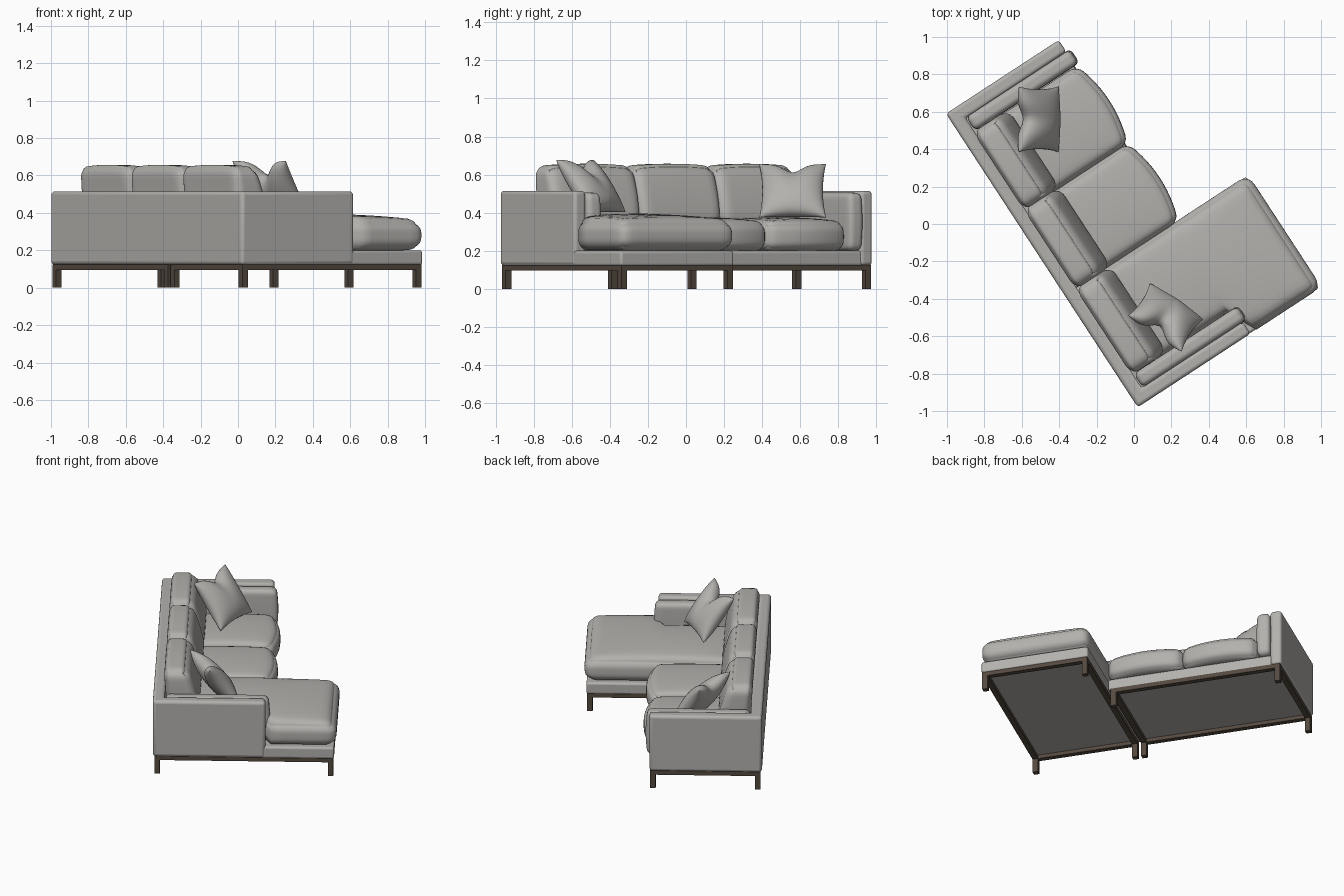
import bpy, bmesh, math
from mathutils import Matrix, Vector

old = bpy.data.objects.get("Cube")
if old:
    bpy.data.objects.remove(old, do_unlink=True)


def material(name, colour):
    mat = bpy.data.materials.new(name)
    mat.use_nodes = True
    mat.diffuse_color = (*colour, 1)
    mat.node_tree.nodes["Principled BSDF"].inputs["Base Color"].default_value = (*colour, 1)
    return mat


FABRIC = material("warm grey fabric", (0.45, 0.44, 0.42))
WOOD = material("dark brown wood", (0.09, 0.068, 0.05))

# Sofa frame: local x runs forward from the back, local y along the back
SOFA = Matrix.Translation((0.02, -0.98, 0)) @ Matrix.Rotation(math.radians(33.15), 4, "Z")


def finish(bm, name, mat, matrix=SOFA, bevel=0, angle=40):
    bmesh.ops.recalc_face_normals(bm, faces=bm.faces)
    mesh = bpy.data.meshes.new(name)
    bm.to_mesh(mesh)
    bm.free()
    mesh.materials.append(mat)
    obj = bpy.data.objects.new(name, mesh)
    bpy.context.collection.objects.link(obj)
    obj.matrix_world = matrix
    if bevel:
        mod = obj.modifiers.new("soft edges", "BEVEL")
        mod.width, mod.segments = bevel, 4
    bpy.ops.object.select_all(action="DESELECT")
    obj.select_set(True)
    bpy.context.view_layer.objects.active = obj
    bpy.ops.object.shade_smooth_by_angle(angle=math.radians(angle))
    return obj


def prism(name, outline, z0, z1, mat, bevel=0):
    bm = bmesh.new()
    face = bm.faces.new([bm.verts.new((x, y, z0)) for x, y in outline])
    top = bmesh.ops.extrude_face_region(bm, geom=[face])["geom"]
    for v in top:
        if isinstance(v, bmesh.types.BMVert):
            v.co.z = z1
    return finish(bm, name, mat, bevel=bevel, angle=60 if bevel else 30)


def box(name, xs, ys, zs, mat, bevel=0):
    (x0, x1), (y0, y1) = xs, ys
    return prism(name, [(x0, y0), (x1, y0), (x1, y1), (x0, y1)], *zs, mat, bevel)


def cushion(name, xs, ys, zs, radius, crown=0, bow=0, puff=0, warp=None):
    """Rounded block with a crowned top, bowed front and optional warp."""
    bm = bmesh.new()
    bmesh.ops.create_cube(bm, size=2)
    bmesh.ops.subdivide_edges(bm, edges=bm.edges, cuts=19, use_grid_fill=True)
    lo, hi = Vector((xs[0], ys[0], zs[0])), Vector((xs[1], ys[1], zs[1]))
    mid, half = (lo + hi) / 2, (hi - lo) / 2
    for v in bm.verts:
        t = Vector([math.sin(c * math.pi / 2) for c in v.co])
        p = Vector([a * b for a, b in zip(t, half)])
        inner = Vector([max(-(h - radius), min(h - radius, c)) for c, h in zip(p, half)])
        p = mid + inner + (p - inner).normalized() * radius
        dx, dy, dz = (1 - c * c for c in t)
        if t.z > 0:
            p.z += crown * t.z * math.sqrt(max(dx * dy, 0))
        if t.x > 0:
            p.x += t.x * (bow * dy + puff * dz)
        p.y += t.y * puff * dz * 0.3
        v.co = warp(p, t) if warp else p
    return finish(bm, name, FABRIC, angle=80)


def throw_pillow(name, centre, azimuth, size, chop):
    bm = bmesh.new()
    for side in (-1, 1):
        made = bmesh.ops.create_grid(bm, x_segments=22, y_segments=22, size=1)["verts"]
        for v in made:
            x, y = (math.sin(c * math.pi / 2) for c in v.co.xy)
            fx, fy = max(0, 1 - x * x), max(0, 1 - y * y)
            dent = chop * math.exp(-(y / 0.35) ** 2) * (1 - x) / 2
            v.co = (size * x * (1 - 0.09 * fy) + dent,
                    size * y * (1 - 0.09 * fx),
                    side * 0.075 * (fx * fy) ** 0.45 * (1 - 2.5 * dent))
    bmesh.ops.remove_doubles(bm, verts=bm.verts, dist=0.0004)
    matrix = (Matrix.Translation(centre) @ Matrix.Rotation(math.radians(azimuth), 4, "Z")
              @ Matrix.Rotation(math.radians(53), 4, "Y"))
    return finish(bm, name, FABRIC, matrix, angle=70)


LENGTH, SPLIT, DEPTH, CHAISE, WALL = 1.875, 0.715, 0.72, 1.16, 0.075

# Wooden underframes with legs: chaise section and seat section
for part, y0, y1, depth in (("chaise", 0.01, SPLIT - 0.005, CHAISE - 0.005),
                            ("seat", SPLIT + 0.02, LENGTH - 0.01, DEPTH - 0.005)):
    x0, rail, z = 0.01, 0.035, (0.095, 0.125)
    for i, y in enumerate((y0, y1 - rail)):
        box(f"{part}_side_rail_{i}", (x0, depth), (y, y + rail), z, WOOD)
    for i, x in enumerate((x0, depth - rail)):
        box(f"{part}_long_rail_{i}", (x, x + rail), (y0 + rail, y1 - rail), z, WOOD)
        for j, y in enumerate((y0, y1 - rail)):
            box(f"{part}_leg_{i}_{j}", (x, x + rail), (y, y + rail), (0, 0.1), WOOD)

# Upholstered bases
box("chaise_base", (0.02, CHAISE), (0.004, SPLIT), (0.12, 0.2), FABRIC, 0.014)
box("seat_base", (0.02, DEPTH - 0.01), (SPLIT, LENGTH - 0.02), (0.12, 0.2), FABRIC, 0.014)

# Back and both arms as one padded shell
prism("back_and_arms", [(0, 0), (DEPTH, 0), (DEPTH, WALL), (WALL, WALL),
                        (WALL, LENGTH - WALL), (DEPTH, LENGTH - WALL),
                        (DEPTH, LENGTH), (0, LENGTH)], 0.122, 0.515, FABRIC, 0.02)

# Inner arm pads
for side, y in (("right", WALL), ("left", LENGTH - WALL - 0.085)):
    cushion(f"{side}_arm_pad", (0.08, 0.735), (y, y + 0.085), (0.2, 0.505), 0.03, puff=0.012)


# The chaise cushion widens to the full section in front of the arm
def around_arm(p, t):
    s = max(0, min(1, (p.x - 0.715) / 0.03))
    scale = 1 - 0.155 / SPLIT * (1 - s * s * (3 - 2 * s))
    p.y = SPLIT - (SPLIT - p.y) * scale
    return p


cushion("chaise_cushion", (0.2, CHAISE), (0.005, SPLIT), (0.2, 0.36), 0.06,
        crown=0.035, puff=0.015, warp=around_arm)

# Seat cushions with bowed fronts
seat_edges = [SPLIT, 1.21, 1.705]
for i, (a, b) in enumerate(zip(seat_edges, seat_edges[1:])):
    cushion(f"seat_cushion_{i}", (0.15, DEPTH - 0.005), (a, b), (0.2, 0.35), 0.045,
            crown=0.026, bow=0.045, puff=0.01)


# Back cushions lean back and taper towards the top
def lean(p, t):
    p.x -= 0.03 * (t.z + 1) * (t.x + 1) / 2 + 0.012 * t.z
    p.z += 0.012 * t.z * (1 - t.y * t.y)
    return p


back_edges = [0.165, 0.71, 1.215, 1.71]
for i, (a, b) in enumerate(zip(back_edges, back_edges[1:])):
    cushion(f"back_cushion_{i}", (0.075, 0.285), (a, b), (0.34, 0.645), 0.055,
            puff=0.015, warp=lean)

# Loose pillows
throw_pillow("left_throw_pillow", (-0.51, 0.56, 0.515), 0, 0.175, 0.05)
throw_pillow("right_throw_pillow", (0.17, -0.5, 0.54), 56, 0.172, 0.09)
